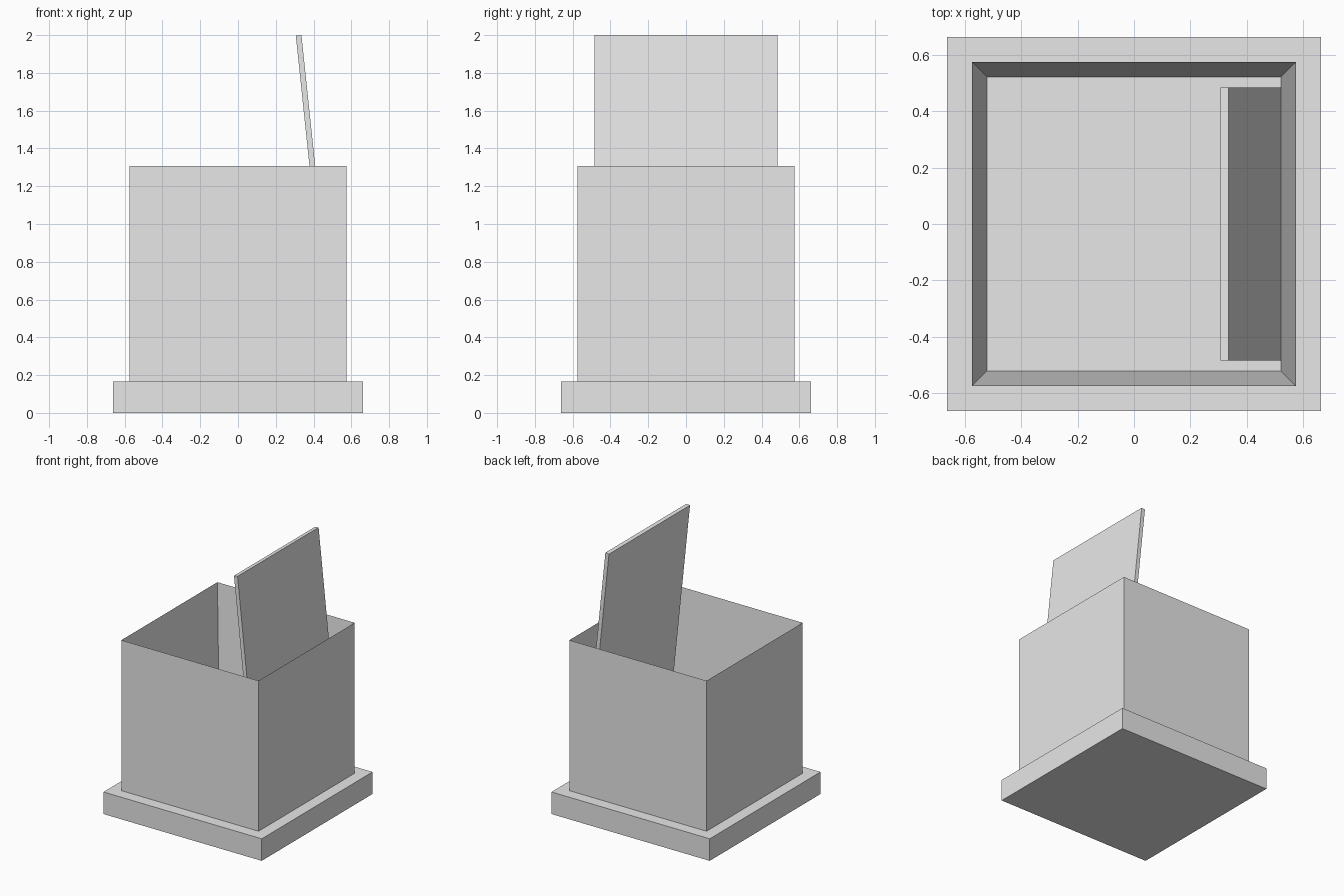
import bpy, bmesh, math
from mathutils import Matrix, Vector

if "Cube" in bpy.data.objects:
    bpy.data.objects.remove(bpy.data.objects["Cube"])

grey = bpy.data.materials.new("plain_grey")
grey.diffuse_color = (0.8, 0.8, 0.8, 1)
grey.use_nodes = True
grey.node_tree.nodes["Principled BSDF"].inputs["Base Color"].default_value = grey.diffuse_color


def finish(name, bm):
    bmesh.ops.recalc_face_normals(bm, faces=bm.faces)
    mesh = bpy.data.meshes.new(name)
    bm.to_mesh(mesh)
    bm.free()
    mesh.materials.append(grey)
    obj = bpy.data.objects.new(name, mesh)
    bpy.context.collection.objects.link(obj)
    return obj


def block(size, center, tilt=0.0):
    bm = bmesh.new()
    bmesh.ops.create_cube(bm, size=1, matrix=Matrix.Translation(center)
                          @ Matrix.Rotation(tilt, 4, 'Y') @ Matrix.Diagonal((*size, 1)))
    return bm


BASE_TOP, RIM, FLOOR = 0.167, 1.307, 0.24
OUTER, WALL = 1.15, 0.075

# Wide square plinth
finish("base", block((1.326, 1.326, BASE_TOP), (0, 0, BASE_TOP / 2)))

# Open box: inset the top face and sink it to the floor
bm = block((OUTER, OUTER, RIM - BASE_TOP), (0, 0, (RIM + BASE_TOP) / 2))
top = max(bm.faces, key=lambda f: f.calc_center_median().z)
bmesh.ops.inset_region(bm, faces=[top], thickness=WALL)
bmesh.ops.translate(bm, verts=top.verts, vec=(0, 0, FLOOR - RIM))
finish("open_box", bm)

# Thin panel standing in the box, tilted towards the left
tilt = -math.radians(6)
length = (2.0 - FLOOR) / math.cos(tilt)
top_mid = Vector((0.321, 0, 1.998))
axis = Vector((math.sin(tilt), 0, math.cos(tilt)))
finish("leaning_panel", block((0.03, 0.97, length), top_mid - axis * length / 2, tilt))
